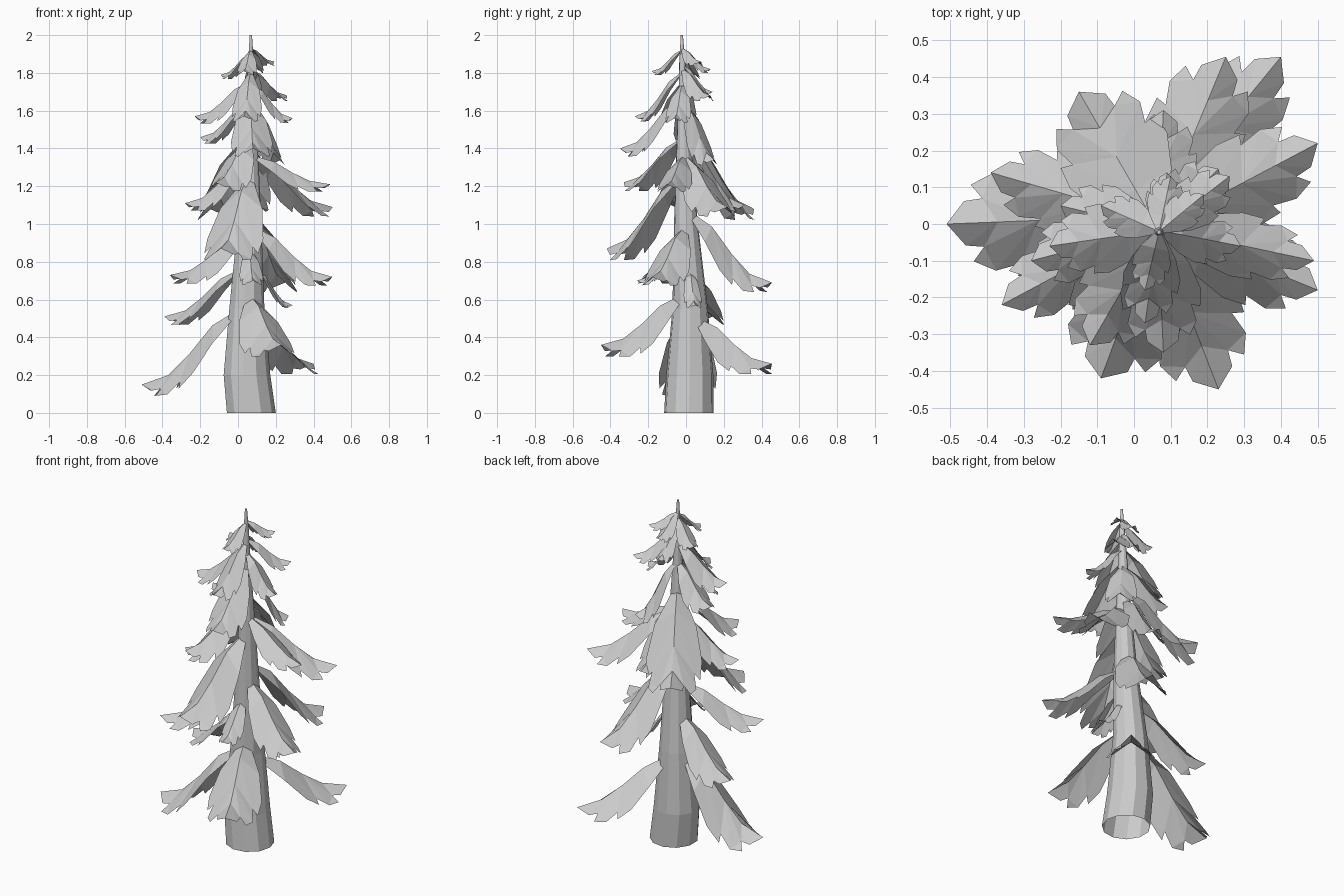
import bpy
import math
from mathutils import Vector

# trunk centre line: z, x, y, radius
TRUNK = [(0, .068, .015, .132), (.2, .045, .02, .126), (.55, .045, .022, .095),
         (1.0, .06, .0, .064), (1.35, .065, -.01, .043), (1.65, .065, -.015, .026),
         (1.88, .068, -.02, .014), (2.0, .068, -.022, .006)]


def trunk_at(z):
    for a, b in zip(TRUNK, TRUNK[1:]):
        if z <= b[0]:
            f = (z - a[0]) / (b[0] - a[0])
            return [a[i] + (b[i] - a[i]) * f for i in (1, 2, 3)]
    return TRUNK[-1][1:]


def make(name, verts, faces):
    me = bpy.data.meshes.new(name)
    me.from_pydata(verts, [], faces)
    ob = bpy.data.objects.new(name, me)
    bpy.context.collection.objects.link(ob)
    return ob


# trunk, open at the bottom
N = 11
verts = [(x + r * math.cos(2 * math.pi * k / N), y + r * math.sin(2 * math.pi * k / N), z)
         for z, x, y, r in TRUNK for k in range(N)]
faces = [(i * N + k, i * N + (k + 1) % N, (i + 1) * N + (k + 1) % N, (i + 1) * N + k)
         for i in range(len(TRUNK) - 1) for k in range(N)]
faces.append(tuple(range((len(TRUNK) - 1) * N, len(TRUNK) * N)))
make("trunk", verts, faces)

# drooping bough: folded sheet with three broad lobes on each side
DROP = [(0, 0), (.25, .2), (.45, .52), (.65, .82), (.82, .95), (1, 1)]
SPINE = [0, .25, .5, .72, 1]
EDGE = [(0, .06), (.25, .21), (.47, .28), (.62, .27), (.6, .21), (.74, .24),
        (.86, .19), (.8, .12), (.9, .11)]
# faces by index: below 10 = spine, 10 and up = edge
TRIS = [(0, 1, 11), (0, 11, 10), (1, 12, 11), (1, 2, 14), (1, 14, 12), (14, 13, 12),
        (2, 15, 14), (2, 3, 17), (2, 17, 15), (17, 16, 15), (3, 18, 17), (3, 4, 18)]


def drop(t):
    for a, b in zip(DROP, DROP[1:]):
        if t <= b[0]:
            return a[1] + (b[1] - a[1]) * (t - a[0]) / (b[0] - a[0])
    return 1


def bough(name, tip, za, wide):
    cx, cy, r = trunk_at(za)
    d = Vector((tip[0] - cx, tip[1] - cy))
    d.normalize()
    start = Vector((cx, cy)) + d * r * .6
    run = (Vector(tip[:2]) - start).length
    size = math.hypot(run, (za - tip[2]) * .6)
    side = Vector((-d.y, d.x))

    def point(t, w):
        p = start + d * run * t + side * w * size * wide
        sag = abs(w) * size * wide * (.8 - .1 * t)
        return (p.x, p.y, za + (tip[2] - za) * drop(t) - sag)
    vs = [point(t, 0) for t in SPINE]
    fs = []
    for s in (1, -1):
        base = len(vs)
        vs += [point(t, w * s) for t, w in EDGE]
        for tri in TRIS:
            f = [i if i < 10 else base + i - 10 for i in tri]
            fs.append(f if s > 0 else f[::-1])
    make(name, vs, fs)


# boughs: tip x, y, z, attachment height, width factor
BOUGHS = [
    (-.51, .0, .15, .54, 1), (.4, .455, .26, .5, .9), (.23, -.45, .36, .62, 1.1),
    (-.39, .14, .51, .76, .9), (-.36, -.22, .73, .93, .85), (.5, -.18, .72, .98, .9),
    (.25, .455, .69, 1.06, .95), (-.09, -.42, .87, 1.25, 1.2), (.5, .22, 1.09, 1.36, .9),
    (-.15, .36, 1.08, 1.48, 1.15), (.49, -.1, 1.21, 1.36, .75), (-.28, -.1, 1.11, 1.33, 1),
    (-.12, -.33, 1.22, 1.45, 1.1), (.08, -.35, 1.4, 1.66, 1.1), (-.2, .05, 1.46, 1.64, 1.1),
    (.08, .31, 1.1, 1.42, 1), (.23, .15, 1.34, 1.64, 1.1), (-.23, -.06, 1.57, 1.75, 1.1),
    (.29, -.06, 1.56, 1.74, 1), (.26, .13, 1.68, 1.82, 1), (.03, -.27, 1.57, 1.8, 1),
    (.09, .14, 1.7, 1.84, 1), (-.09, .05, 1.79, 1.9, 1.1), (.19, .08, 1.86, 1.93, 1.1),
    (.03, -.18, 1.81, 1.92, 1.1), (.1, .13, 1.82, 1.93, 1.1), (.29, .05, .57, .76, .75),
    (.08, -.26, .7, .87, .9)]
for i, (x, y, z, za, w) in enumerate(BOUGHS):
    bough(f"bough_{i + 1}", (x, y, z), za, w)
